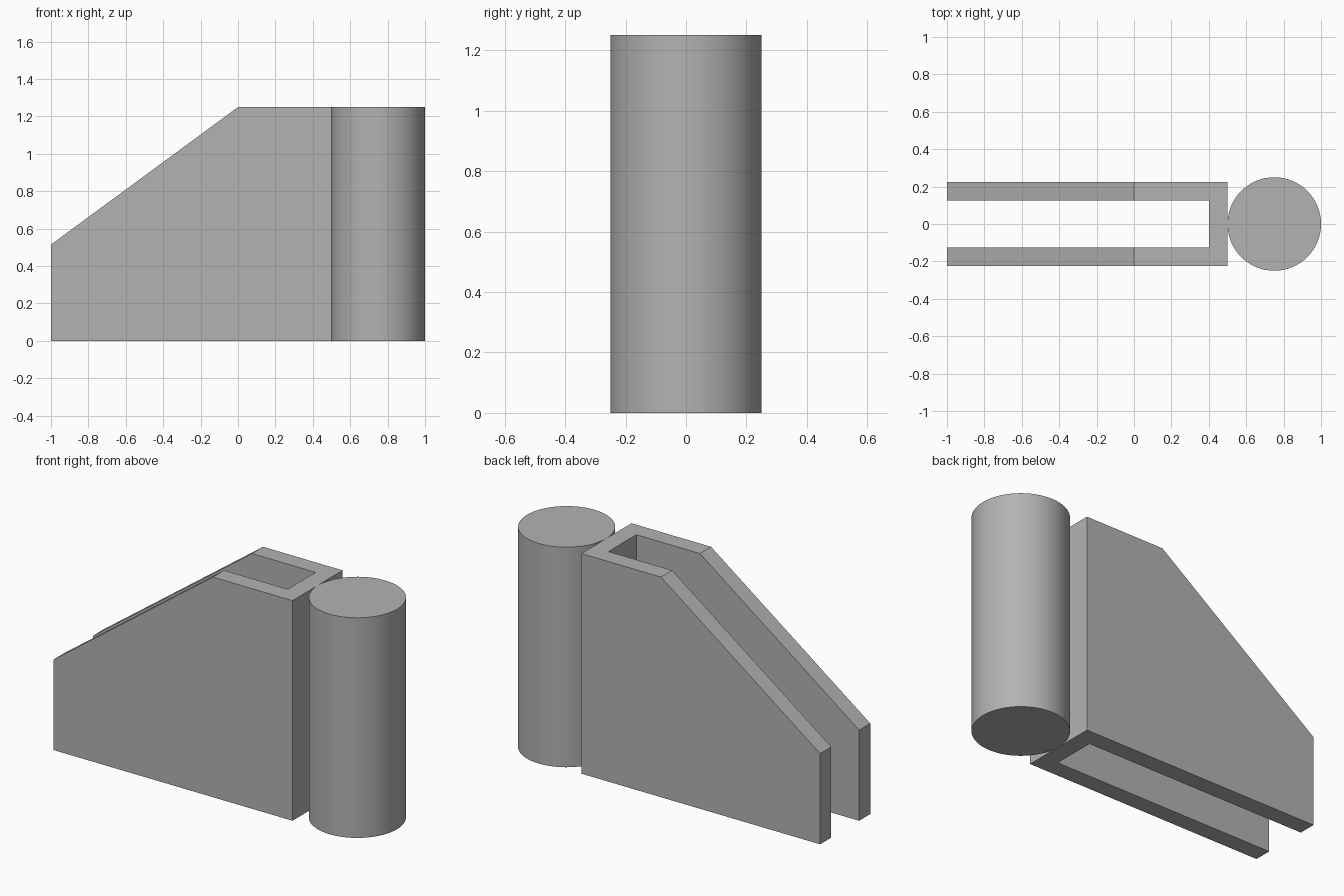
import bpy
import bmesh
from math import radians
from mathutils import Vector

cube = bpy.data.objects.get("Cube")
if cube:
    bpy.data.objects.remove(cube, do_unlink=True)

HEIGHT = 1.25

grey = bpy.data.materials.new("plain grey")
grey.use_nodes = True
colour = (0.45, 0.45, 0.45, 1)
grey.diffuse_color = colour
grey.node_tree.nodes["Principled BSDF"].inputs["Base Color"].default_value = colour

# Channel bracket: U-shaped footprint, extruded upward
bm = bmesh.new()
half = [(-1, 0.125), (0.4, 0.125)]
outer = [(0.5, 0.225), (-1, 0.225)]
footprint = [(x, -y) for x, y in reversed(outer)] + [(x, -y) for x, y in reversed(half)]
footprint = ([(-1, -0.225), (0.5, -0.225)] + outer + half
             + [(x, -y) for x, y in reversed(half)])
base = bm.faces.new([bm.verts.new((x, y, 0)) for x, y in footprint])
top = bmesh.ops.extrude_face_region(bm, geom=[base])["geom"]
bmesh.ops.translate(bm, vec=(0, 0, HEIGHT),
                    verts=[v for v in top if isinstance(v, bmesh.types.BMVert)])

# Sloping cut across the open end of both side walls
ridge, lip = Vector((0, 0, HEIGHT)), Vector((-1, 0, 0.515))
slope = ridge - lip
normal = Vector((-slope.z, 0, slope.x))
cut = bmesh.ops.bisect_plane(bm, geom=bm.verts[:] + bm.edges[:] + bm.faces[:],
                             plane_co=ridge, plane_no=normal, clear_outer=True)
bmesh.ops.holes_fill(bm, edges=[e for e in bm.edges if e.is_boundary])
bmesh.ops.recalc_face_normals(bm, faces=bm.faces)
mesh = bpy.data.meshes.new("channel_bracket")
bm.to_mesh(mesh)
bm.free()
mesh.materials.append(grey)
bracket = bpy.data.objects.new("channel_bracket", mesh)
bpy.context.collection.objects.link(bracket)

# Round post standing against the closed end
bpy.ops.mesh.primitive_cylinder_add(vertices=64, radius=0.25, depth=HEIGHT,
                                    location=(0.75, 0, HEIGHT / 2))
post = bpy.context.object
post.name = "round_post"
post.data.materials.append(grey)
bpy.ops.object.shade_smooth_by_angle(angle=radians(30))
